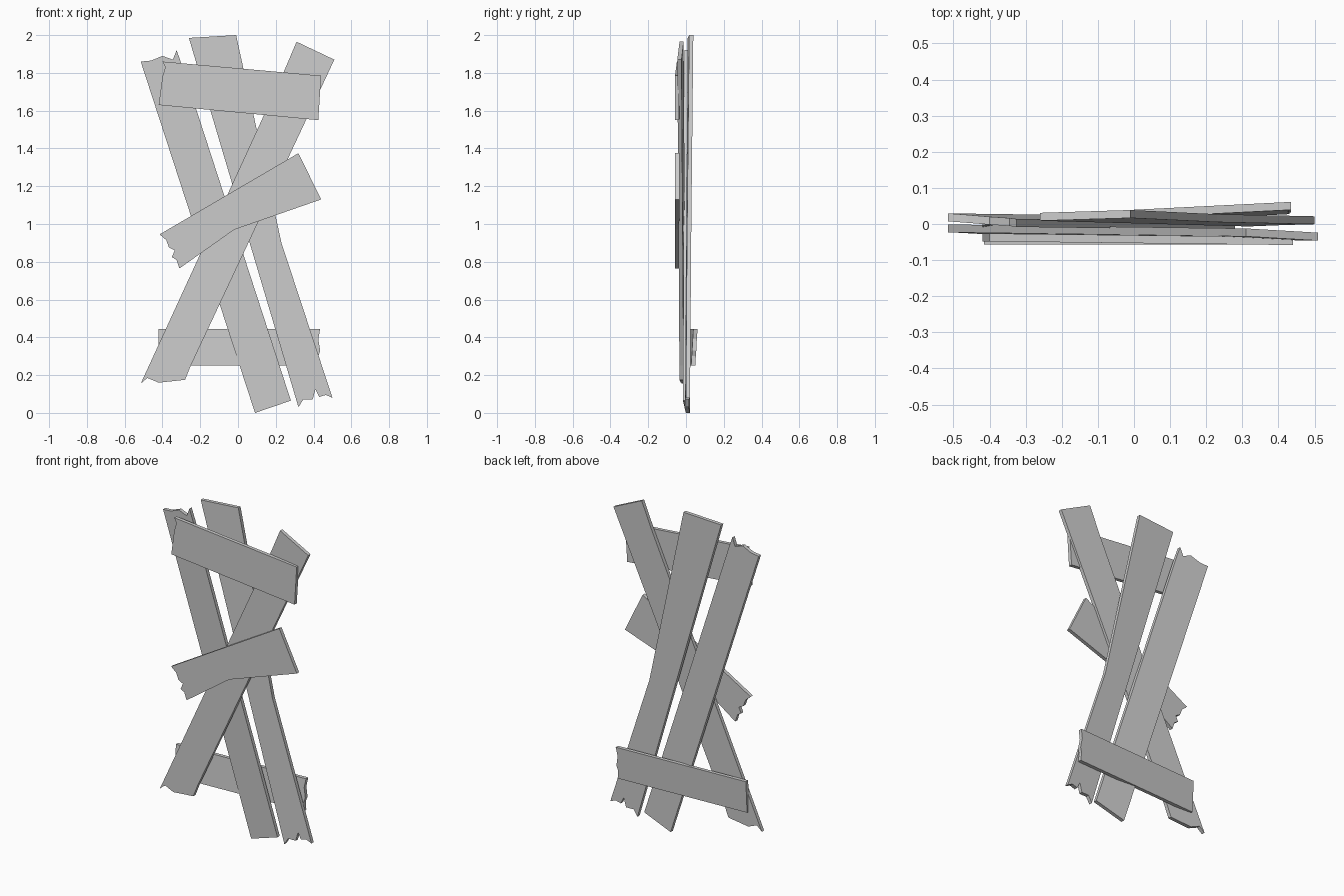
import bpy, bmesh

HALF = 0.011  # half plank thickness


def plank(name, outline, a, b, c):
    """Extrude an (x, z) outline into a plank lying on y = a + b*x + c*z."""
    bm = bmesh.new()
    front = [bm.verts.new((x, a + b * x + c * z - HALF, z)) for x, z in outline]
    back = [bm.verts.new((x, a + b * x + c * z + HALF, z)) for x, z in outline]
    n = len(outline)
    bm.faces.new(front)
    bm.faces.new(back[::-1])
    for i in range(n):
        j = (i + 1) % n
        bm.faces.new((front[j], front[i], back[i], back[j]))
    bmesh.ops.recalc_face_normals(bm, faces=bm.faces)
    mesh = bpy.data.meshes.new(name)
    bm.to_mesh(mesh)
    bm.free()
    obj = bpy.data.objects.new(name, mesh)
    bpy.context.collection.objects.link(obj)
    return obj


# Long plank on the left, splintered at the top
plank("left_upright_plank",
      [(0.09, 0.0), (0.28, 0.065), (-0.30, 1.85), (-0.325, 1.92),
       (-0.345, 1.87), (-0.40, 1.89), (-0.46, 1.865), (-0.515, 1.86)],
      0.017, -0.075, -0.02)

# Long plank on the right, splintered at the bottom
plank("right_upright_plank",
      [(0.32, 0.03), (0.345, 0.07), (0.395, 0.07), (0.41, 0.125),
       (0.43, 0.085), (0.465, 0.095), (0.50, 0.08), (0.23, 0.90),
       (-0.01, 2.0), (-0.26, 1.985)],
      -0.006, 0.03, 0.017)

# Diagonal plank crossing in front of the uprights
plank("diagonal_plank",
      [(-0.515, 0.155), (-0.48, 0.185), (-0.42, 0.16), (-0.28, 0.175),
       (-0.25, 0.25), (0.51, 1.87), (0.31, 1.965), (0.24, 1.80)],
      -0.0405, -0.05, 0.0166)

# Crosswise plank at the top
plank("top_cross_plank",
      [(-0.42, 1.63), (0.425, 1.55), (0.44, 1.785), (-0.40, 1.86),
       (-0.385, 1.83), (-0.40, 1.78)],
      -0.042, -0.012, 0.0)

# Short slanted plank in the middle, splintered at its low end
plank("middle_cross_plank",
      [(-0.31, 0.765), (-0.02, 0.97), (0.44, 1.13), (0.32, 1.375),
       (-0.415, 0.945), (-0.38, 0.915), (-0.365, 0.875), (-0.335, 0.86),
       (-0.35, 0.825), (-0.325, 0.81)],
      -0.046, 0.0, 0.0)

# Crosswise plank at the bottom, behind the uprights
plank("bottom_cross_plank",
      [(-0.42, 0.25), (0.43, 0.25), (0.425, 0.30), (0.435, 0.33),
       (0.425, 0.39), (0.435, 0.445), (-0.42, 0.445)],
      0.0018, 0.05, 0.06)
